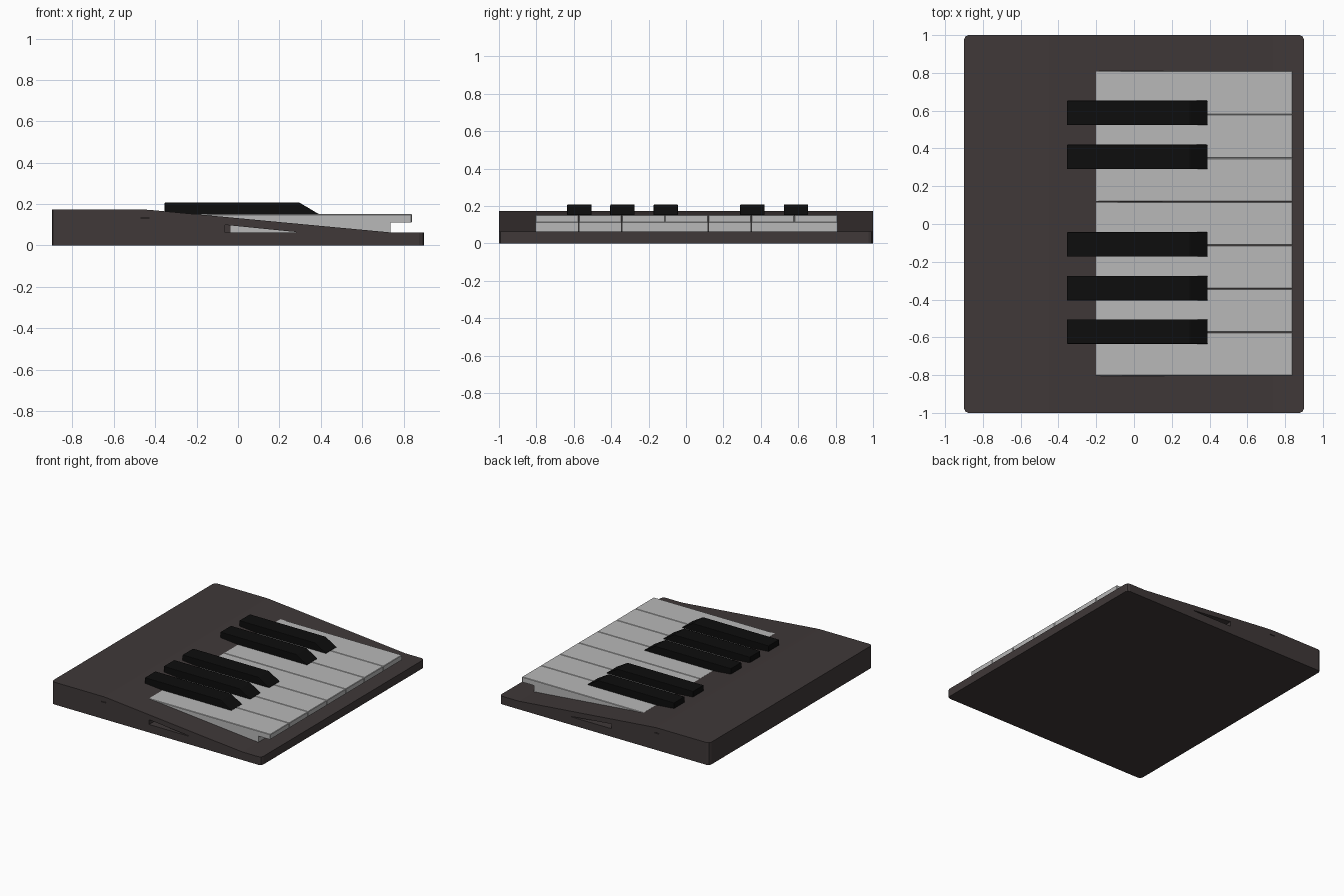
import bpy, bmesh

if "Cube" in bpy.data.objects:
    bpy.data.objects.remove(bpy.data.objects["Cube"])


def material(name, rgb):
    m = bpy.data.materials.new(name)
    m.diffuse_color = (*rgb, 1)
    m.use_nodes = True
    m.node_tree.nodes["Principled BSDF"].inputs["Base Color"].default_value = m.diffuse_color
    return m


BODY = material("body_plastic", (0.05, 0.04, 0.04))
WHITE = material("white_plastic", (0.48, 0.48, 0.48))
BLACK = material("black_plastic", (0.004, 0.004, 0.004))


def extrude(name, profile, y0, y1, mat=None):
    """Extrude an (x, z) side profile from y0 to y1."""
    bm = bmesh.new()
    face = bm.faces.new([bm.verts.new((x, y0, z)) for x, z in profile])
    new = bmesh.ops.extrude_face_region(bm, geom=[face])["geom"]
    bmesh.ops.translate(bm, vec=(0, y1 - y0, 0),
                        verts=[v for v in new if isinstance(v, bmesh.types.BMVert)])
    bmesh.ops.recalc_face_normals(bm, faces=bm.faces)
    mesh = bpy.data.meshes.new(name)
    bm.to_mesh(mesh)
    bm.free()
    ob = bpy.data.objects.new(name, mesh)
    bpy.context.collection.objects.link(ob)
    if mat:
        mesh.materials.append(mat)
    return ob


def bevel(ob, width, segments=1, keep=None):
    """Bevel all edges, or only those for which keep(a, b) is true."""
    bm = bmesh.new()
    bm.from_mesh(ob.data)
    edges = [e for e in bm.edges
             if keep is None or keep(e.verts[0].co, e.verts[1].co)]
    bmesh.ops.bevel(bm, geom=edges, offset=width, segments=segments,
                    profile=0.5, affect='EDGES', clamp_overlap=True)
    bm.to_mesh(ob.data)
    bm.free()


# Wedge-shaped body with softened vertical corners
body = extrude("body", [(-0.9, 0), (0.9, 0), (0.9, 0.063), (0.735, 0.063),
                        (-0.42, 0.171), (-0.45, 0.173), (-0.9, 0.173)], -1, 1, BODY)
bevel(body, 0.024, 2, lambda a, b: abs(a.x - b.x) < 1e-4 and abs(a.y - b.y) < 1e-4
      and abs(abs(a.x) - 0.9) < 1e-4)

# Side slots: tapered opening beside the keys, thin slit behind it
slots = {
    "slot_cutter": [(-0.062, 0.062), (0.28, 0.062), (0.28, 0.065), (-0.062, 0.099)],
    "slit_cutter": [(-0.47, 0.129), (-0.43, 0.129), (-0.43, 0.134), (-0.47, 0.134)],
}
for name, profile in slots.items():
    for side, (y0, y1) in {"front": (-1.1, -0.8), "back": (0.8, 1.1)}.items():
        cutter = extrude(f"{name}_{side}", profile, y0, y1)
        cutter.hide_render = True
        cutter.hide_set(True)
        cut = body.modifiers.new(cutter.name, 'BOOLEAN')
        cut.operation = 'DIFFERENCE'
        cut.object = cutter
        cut.solver = 'EXACT'

# Seven white keys with an overhanging front lip
KEY = [(-0.2, 0.12), (-0.036, 0.1), (-0.036, 0.061), (0.737, 0.061),
       (0.737, 0.111), (0.84, 0.111), (0.84, 0.151), (-0.205, 0.151)]
PITCH = 0.2307
for i in range(7):
    yc = (i - 3) * PITCH + 0.003
    key = extrude(f"white_key_{i + 1}", KEY, yc - PITCH / 2 + 0.0008,
                  yc + PITCH / 2 - 0.0008, WHITE)
    bevel(key, 0.003, 1, lambda a, b: a.z > 0.15 and b.z > 0.15
          or min(a.x, b.x) > 0.83)

# Five black keys with sloping front ends
SHARP = [(-0.355, 0.148), (0.388, 0.148), (0.388, 0.153),
         (0.295, 0.208), (-0.355, 0.208)]
for i, yc in enumerate((-0.57, -0.34, -0.108, 0.355, 0.588)):
    key = extrude(f"black_key_{i + 1}", SHARP, yc - 0.065, yc + 0.065, BLACK)
    bevel(key, 0.012, 2, lambda a, b: max(a.z, b.z) > 0.2)
